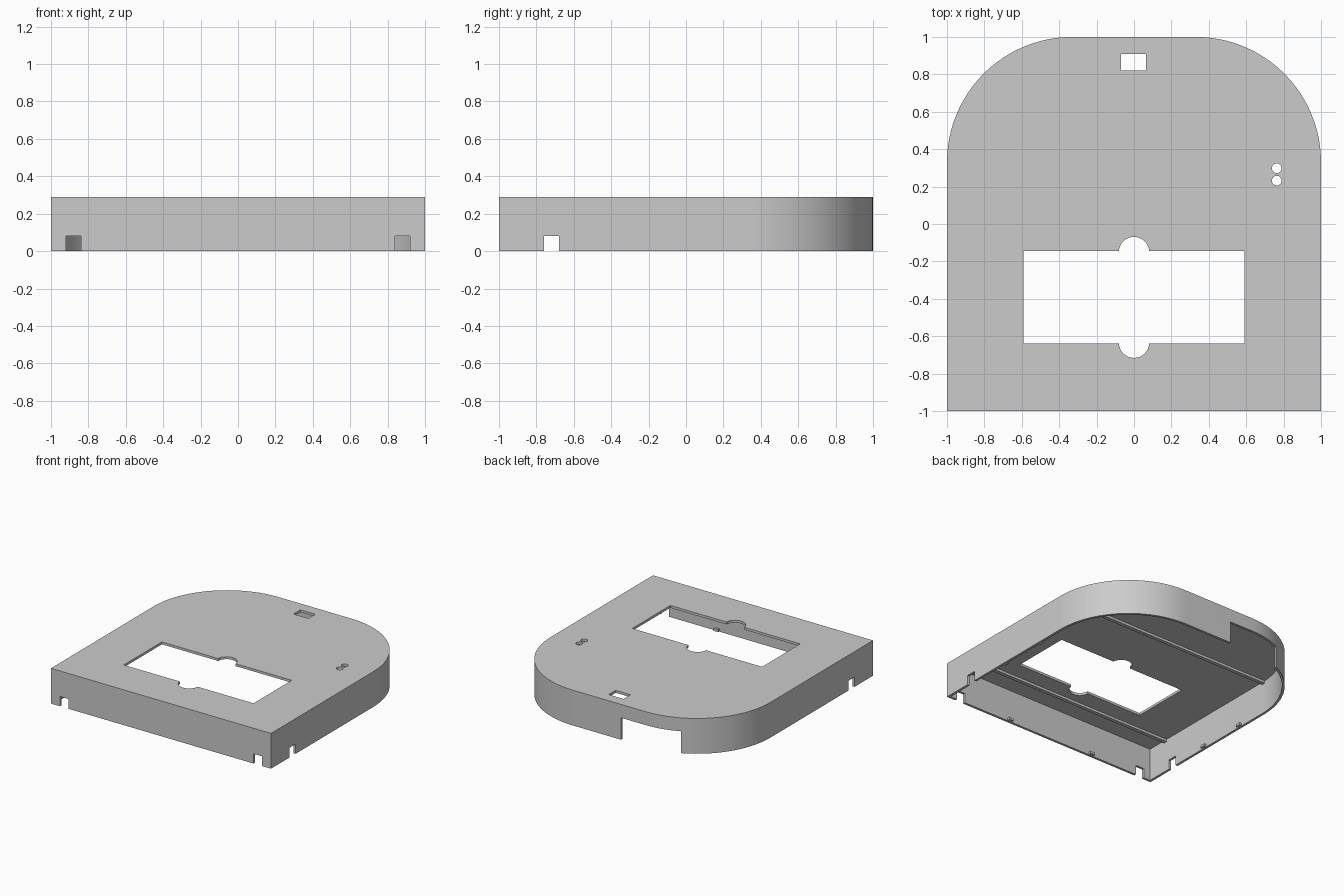
import bpy
import bmesh
from math import sin, cos, pi

old = bpy.data.objects.get("Cube")
if old:
    bpy.data.objects.remove(old, do_unlink=True)

HEIGHT = 0.29
WALL = 0.02
RADIUS = 0.67

grey = bpy.data.materials.new("light_grey_plastic")
grey.use_nodes = True
grey.diffuse_color = (0.6, 0.6, 0.6, 1)
grey.node_tree.nodes["Principled BSDF"].inputs["Base Color"].default_value = (0.6, 0.6, 0.6, 1)


def prism(name, points, z0, z1):
    """Extrude a flat outline from z0 up to z1."""
    bm = bmesh.new()
    face = bm.faces.new([bm.verts.new((x, y, z0)) for x, y in points])
    top = bmesh.ops.extrude_face_region(bm, geom=[face])["geom"]
    verts = [v for v in top if isinstance(v, bmesh.types.BMVert)]
    bmesh.ops.translate(bm, verts=verts, vec=(0, 0, z1 - z0))
    bmesh.ops.recalc_face_normals(bm, faces=bm.faces)
    mesh = bpy.data.meshes.new(name)
    bm.to_mesh(mesh)
    bm.free()
    mesh.materials.append(grey)
    obj = bpy.data.objects.new(name, mesh)
    bpy.context.collection.objects.link(obj)
    return obj


def box(name, x0, x1, y0, y1, z0, z1):
    return prism(name, [(x0, y0), (x1, y0), (x1, y1), (x0, y1)], z0, z1)


def disc(name, x, y, r, z0, z1, n=32):
    pts = [(x + r * cos(2 * pi * i / n), y + r * sin(2 * pi * i / n)) for i in range(n)]
    return prism(name, pts, z0, z1)


def arch(inset, steps=32):
    """Square front, large rounded back corners."""
    e = 1 - inset
    r = RADIUS - inset
    c = 1 - RADIUS
    angles = [pi / 2 * i / steps for i in range(steps + 1)]
    right = [(c + r * cos(a), c + r * sin(a)) for a in angles]
    left = [(-x, y) for x, y in reversed(right)]
    return [(-e, -e), (e, -e)] + right + left


def cut(target, cutter):
    cutter.hide_render = True
    mod = target.modifiers.new("cut", "BOOLEAN")
    mod.operation = "DIFFERENCE"
    mod.solver = "EXACT"
    mod.object = cutter
    bpy.context.view_layer.objects.active = target
    bpy.ops.object.modifier_apply(modifier=mod.name)
    bpy.data.objects.remove(cutter, do_unlink=True)


# Hollow cover, open underneath
cover = prism("cover_shell", arch(0), 0, HEIGHT)
cut(cover, prism("cavity", arch(WALL), -0.1, HEIGHT - WALL))

# Display window with a finger recess on both long sides
cut(cover, box("display_window", -0.59, 0.59, -0.64, -0.145, 0.2, 0.4))
for y in (-0.635, -0.15):
    cut(cover, disc("finger_recess", 0, y, 0.081, 0.2, 0.4))

# Small back slot and two indicator holes
cut(cover, box("back_slot", -0.07, 0.065, 0.82, 0.91, 0.2, 0.4))
for y in (0.232, 0.298):
    cut(cover, disc("indicator_hole", 0.763, y, 0.026, 0.2, 0.4, 24))

# Cable opening in the back wall
cut(cover, box("cable_opening", -0.61, -0.11, 0.8, 1.1, -0.1, 0.18))

# Notches in the bottom edge near the front corners
for s in (-1, 1):
    x0, x1 = sorted((s * 0.84, s * 0.92))
    cut(cover, box("front_notch", x0, x1, -1.1, -0.9, -0.1, 0.08))
    x0, x1 = sorted((s * 0.9, s * 1.1))
    cut(cover, box("side_notch", x0, x1, -0.76, -0.68, -0.1, 0.08))

bpy.ops.object.select_all(action="DESELECT")
cover.select_set(True)
bpy.context.view_layer.objects.active = cover
bpy.ops.object.shade_smooth_by_angle(angle=pi / 6)

# Stiffening rails under the top
for name, y in (("front_rail", -0.8), ("back_rail", 0.35)):
    box(name, -0.99, 0.99, y - 0.015, y + 0.015, HEIGHT - 2 * WALL, HEIGHT - WALL / 2)

# Snap tabs inside the bottom edge
for side, s in (("left", 1), ("right", -1)):
    x = s * 0.4
    box(side + "_front_tab", x - 0.02, x + 0.02, -0.99, -0.96, 0.004, 0.024)
    x0, x1 = sorted((s * 0.96, s * 0.99))
    for name, y in (("_side_tab_front", -0.345), ("_side_tab_back", 0.07)):
        box(side + name, x0, x1, y - 0.02, y + 0.02, 0.004, 0.024)
